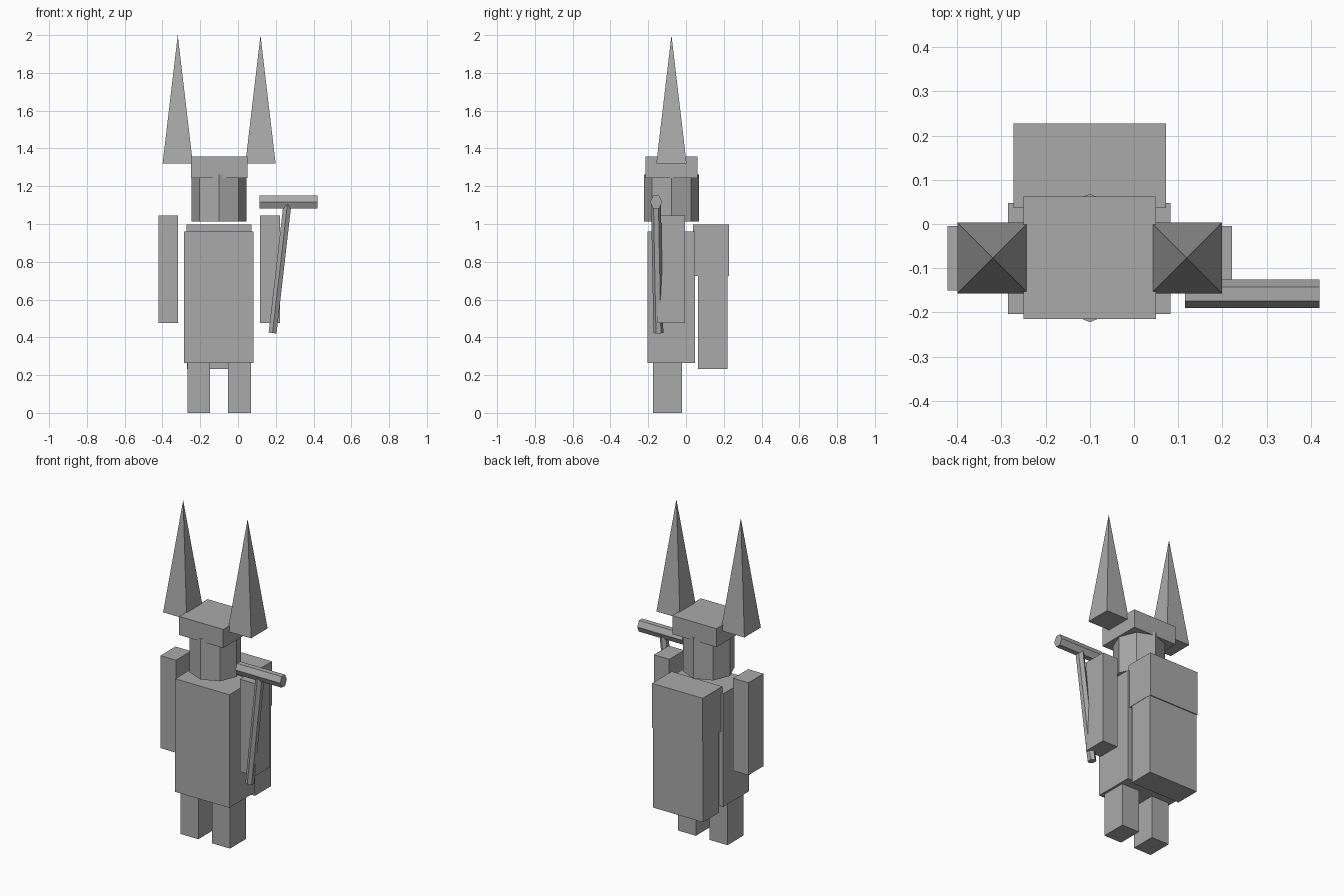
import bpy, math
from mathutils import Vector, Matrix

if "Cube" in bpy.data.objects:
    bpy.data.objects.remove(bpy.data.objects["Cube"])

grey = bpy.data.materials.new("stone_grey")
grey.diffuse_color = (0.4, 0.4, 0.4, 1)
grey.use_nodes = True
grey.node_tree.nodes["Principled BSDF"].inputs["Base Color"].default_value = grey.diffuse_color

CX, CY = -0.10, -0.077  # centre of the figure


def finish(name):
    ob = bpy.context.object
    ob.name = name
    ob.data.materials.append(grey)
    return ob


def box(name, x, y, z):
    """Box from (min, max) ranges."""
    bpy.ops.mesh.primitive_cube_add(size=1)
    ob = finish(name)
    lo, hi = Vector((x[0], y[0], z[0])), Vector((x[1], y[1], z[1]))
    size = hi - lo
    ob.data.transform(Matrix.Translation((lo + hi) / 2) @ Matrix.Diagonal((*size, 1)))
    return ob


def rod(name, a, b, rx, ry):
    """Six-sided rod from a to b, with a ridge facing front and back."""
    a, b = Vector(a), Vector(b)
    bpy.ops.mesh.primitive_cylinder_add(vertices=6, radius=1, depth=1)
    ob = finish(name)
    zax = (b - a).normalized()
    yax = (Vector((0, 1, 0)) - zax * zax.y).normalized()
    xax = yax.cross(zax)
    rot = Matrix((xax, yax, zax)).transposed().to_4x4()
    scale = Matrix.Diagonal((rx / math.cos(math.pi / 6), ry, (b - a).length, 1))
    ob.data.transform(Matrix.Translation((a + b) / 2) @ rot @ scale)
    return ob


# Torso
box("torso", (-0.285, 0.083), (-0.203, 0.047), (0.265, 0.96))

# Paired legs, arms and horns
for s, side in ((-1, "left"), (1, "right")):
    def span(inner, outer):
        return tuple(sorted((CX + s * inner, CX + s * outer)))
    box(side + "_leg", span(0.047, 0.168), (-0.175, -0.02), (0, 0.265))
    box(side + "_arm", span(0.217, 0.322), (-0.15, -0.004), (0.477, 1.045))
    bpy.ops.mesh.primitive_cone_add(vertices=4, radius1=0.08 * math.sqrt(2), radius2=0, depth=0.68)
    horn = finish(side + "_horn")
    horn.data.transform(Matrix.Translation((CX + s * 0.219, CY, 1.66))
                        @ Matrix.Rotation(math.pi / 4, 4, 'Z'))

# Octagonal head with a ridge at the front, and a flat cap
bpy.ops.mesh.primitive_cylinder_add(vertices=8, radius=0.145, depth=0.25)
finish("head").data.transform(Matrix.Translation((CX, CY, 1.137)))
box("cap", (-0.25, 0.05), (-0.215, 0.062), (1.243, 1.357))

# Backpack with overhanging flap
box("backpack", (-0.27, 0.07), (0.064, 0.221), (0.233, 0.74))
box("backpack_flap", (-0.272, 0.072), (0.036, 0.227), (0.726, 0.998))

# Hammer
rod("hammer_handle", (0.183, -0.146, 0.423), (0.262, -0.159, 1.11), 0.021, 0.026)
rod("hammer_head", (0.115, -0.158, 1.116), (0.42, -0.158, 1.116), 0.034, 0.032)
